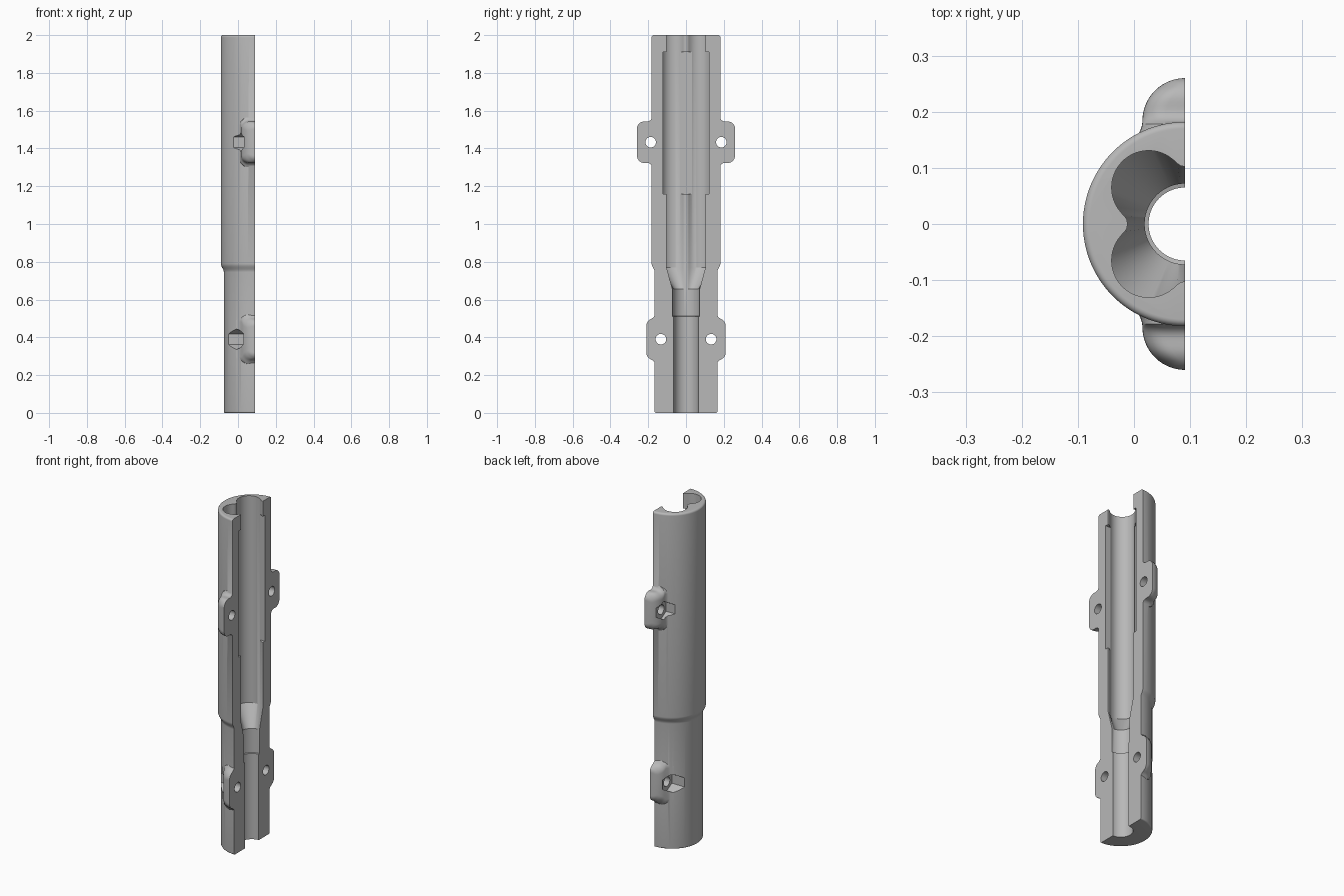
import bpy, bmesh
from math import sin, cos, pi, sqrt, tau, hypot, asin

cube = bpy.data.objects.get("Cube")
if cube:
    bpy.data.objects.remove(cube, do_unlink=True)

AXIS = 0.091      # x of the tube axis, also the split plane
SEG = 128

grey = bpy.data.materials.new("Matte grey")
grey.use_nodes = True
GREY = (0.48, 0.48, 0.48, 1)
grey.diffuse_color = GREY
grey.node_tree.nodes["Principled BSDF"].inputs["Base Color"].default_value = GREY


def loft(name, rings):
    """Solid skinned through equal-length closed loops, capped at both ends."""
    bm = bmesh.new()
    loops = [[bm.verts.new(p) for p in ring] for ring in rings]
    n = len(loops[0])
    for a, b in zip(loops, loops[1:]):
        for i in range(n):
            j = (i + 1) % n
            bm.faces.new((a[i], a[j], b[j], b[i]))
    bm.faces.new(loops[0][::-1])
    bm.faces.new(loops[-1])
    bmesh.ops.recalc_face_normals(bm, faces=bm.faces)
    mesh = bpy.data.meshes.new(name)
    bm.to_mesh(mesh)
    bm.free()
    mesh.materials.append(grey)
    obj = bpy.data.objects.new(name, mesh)
    bpy.context.collection.objects.link(obj)
    return obj


def polar_ring(radius, z):
    """Loop around the tube axis; radius is a number or a function of angle."""
    f = radius if callable(radius) else lambda a: radius
    angles = [tau * (i + 0.5) / SEG for i in range(SEG)]
    return [(AXIS + f(a) * cos(a), f(a) * sin(a), z) for a in angles]


def prism_x(name, y, z, radius, sides, x0, x1):
    """Regular prism along x with a corner pointing up."""
    return loft(name, [[(x, y + radius * sin(tau * i / sides), z + radius * cos(tau * i / sides))
                        for i in range(sides)] for x in (x0, x1)])


def box(name, lo, hi):
    return loft(name, [[(lo[0], lo[1], z), (hi[0], lo[1], z), (hi[0], hi[1], z), (lo[0], hi[1], z)]
                       for z in (lo[2], hi[2])])


def combine(target, other, operation):
    mod = target.modifiers.new(operation, "BOOLEAN")
    mod.object = other
    mod.operation = operation
    mod.solver = "EXACT"
    bpy.context.view_layer.objects.active = target
    bpy.ops.object.modifier_apply(modifier=mod.name)
    bpy.data.objects.remove(other, do_unlink=True)


def lug_ring(y, w, h, corner, side, zc):
    """Rounded rectangle in the xz plane."""
    c = min(corner, w * 0.95)
    pts = []
    for q, (sx, sz) in enumerate([(1, 1), (-1, 1), (-1, -1), (1, -1)]):
        for k in range(9):
            a = (q + k / 8) * pi / 2
            pts.append((AXIS + sx * (w - c) + c * cos(a), side * y, zc + sz * (h - c) + c * sin(a)))
    return pts


def lug(side, centre_y, body_r, zc):
    """Rounded screw lug, flaring into the tube at its root."""
    R, H, C = 0.076, 0.11, 0.04
    tip = centre_y + R
    flare_x, flare_z = body_r + 0.003, body_r + 0.023
    root = body_r - 0.06
    ys = [root + (centre_y + 0.02 - root) * i / 16 for i in range(16)]
    start = asin(0.02 / R)
    ys += [centre_y + R * sin(start + (pi / 2 - 0.02 - start) * i / 14) for i in range(15)]
    rings = []
    for y in ys:
        d = max(0, y - centre_y)
        w = sqrt(R * R - d * d)
        e = max(0, y - (tip - C))
        h = H - C + sqrt(max(0, C * C - e * e))
        tx = min(1, max(0, (flare_x - y) / 0.035))
        tz = min(1, max(0, (flare_z - y) / 0.024))
        w += 0.026 * (1 - sqrt(1 - tx * tx))
        h += 0.022 * (1 - sqrt(1 - tz * tz))
        rings.append(lug_ring(y, w, h, C, side, zc))
    return loft("lug", rings)


# Outer tube with a stepped waist and rounded rims
def rounded(r, z, size, direction):
    steps = [k * pi / 12 for k in range(7)]
    pts = [(r - size + size * cos(a), z - direction * size * (1 - sin(a))) for a in steps]
    return pts if direction > 0 else pts[::-1]


waist = [(0.166 + 0.016 * (0.5 - 0.5 * cos(pi * k / 8)), 0.745 + 0.045 * k / 8) for k in range(9)]
profile = rounded(0.166, 0, 0.007, -1) + waist + rounded(0.182, 2, 0.012, 1)
shell = loft("half_tube_shell", [polar_ring(r, z) for r, z in profile])

# Screw lugs: (side offset, arc centre, tube radius, height)
LUGS = [(0.187, 0.184, 0.182, 1.433), (0.133, 0.134, 0.166, 0.39)]
for hole_y, centre_y, body_r, z in LUGS:
    for side in (-1, 1):
        combine(shell, lug(side, centre_y, body_r, z), "UNION")


# Four-lobed bore narrowing to a round one
def lobed(a):
    phi = (a % (pi / 2)) - pi / 4
    off = 0.092 * sin(phi)
    lobe = 0.092 * cos(phi) + sqrt(max(0, 0.0655 ** 2 - off * off))
    diff = lobe - 0.102
    return 0.102 + 0.5 * (diff + hypot(diff, 0.008))


bore_rings = [polar_ring(r, z) for r, z in
              [(0.065, -0.1), (0.065, 0.51), (0.072, 0.512), (0.072, 0.655)]]
bore_rings += [polar_ring(lobed, z) for z in (0.77, 2.1)]
combine(shell, loft("bore_cutter", bore_rings), "DIFFERENCE")

# Grooves along the ridges between the lobes
Z0, Z1 = 1.16, 1.91
combine(shell, box("back_groove", (AXIS - 0.123, -0.031, Z0), (AXIS, 0.031, Z1)), "DIFFERENCE")
combine(shell, box("side_groove", (AXIS - 0.031, -0.123, Z0), (AXIS + 0.031, 0.123, Z1)), "DIFFERENCE")

# Screw holes and hexagonal nut pockets
for hole_y, centre_y, body_r, z in LUGS:
    for side in (-1, 1):
        y = side * hole_y
        combine(shell, prism_x("screw_hole", y, z, 0.028, 32, -0.3, 0.3), "DIFFERENCE")
        combine(shell, prism_x("nut_pocket", y, z, 0.054, 6, -0.3, 0.033), "DIFFERENCE")

# Split plane: keep one half
combine(shell, box("split_cutter", (AXIS, -1, -1), (2, 1, 3)), "DIFFERENCE")

bpy.ops.object.select_all(action="DESELECT")
shell.select_set(True)
bpy.context.view_layer.objects.active = shell
bpy.ops.object.shade_smooth_by_angle(angle=pi / 6)
